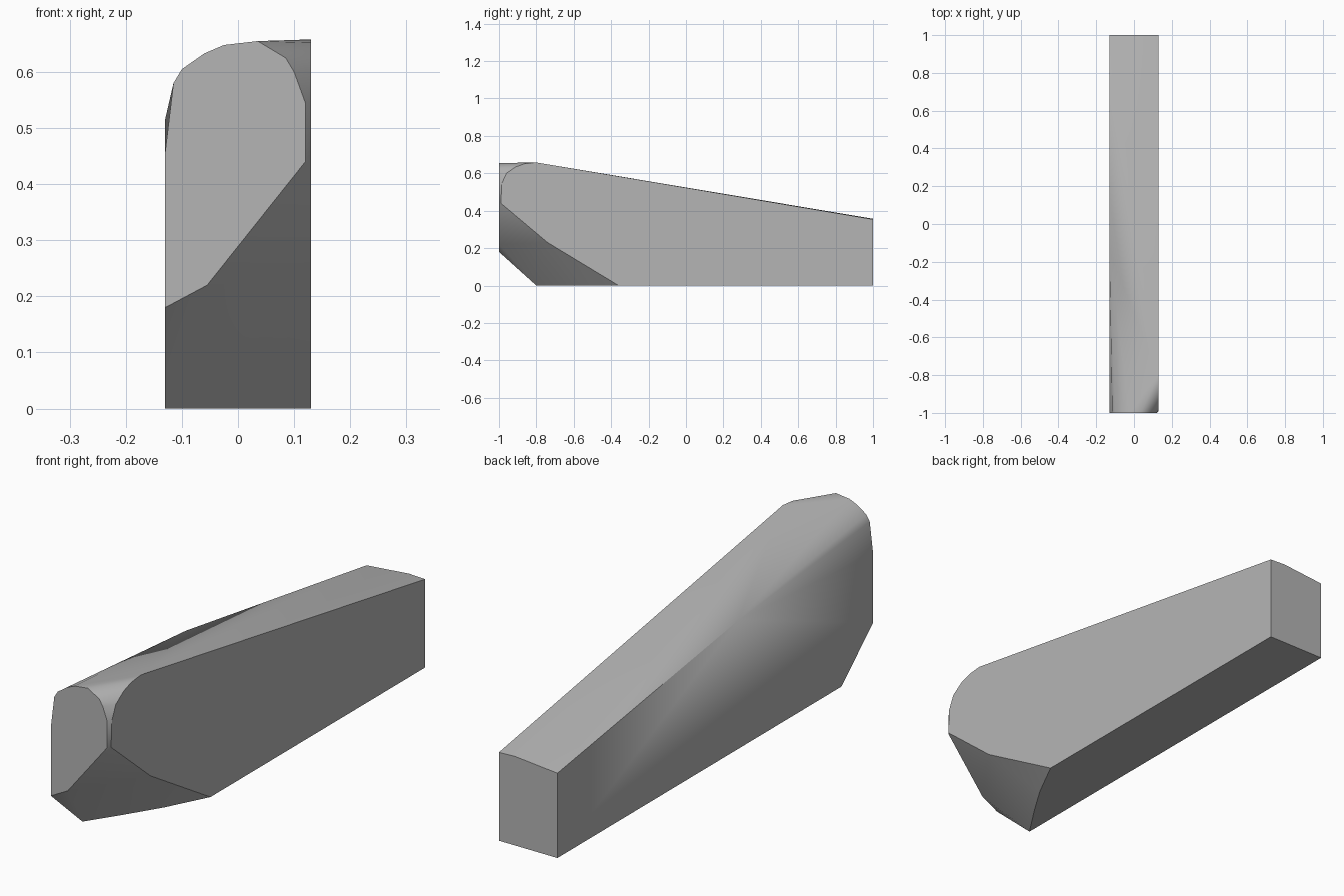
import bpy
import bmesh
import math

# Remove the default object
default_cube = bpy.data.objects.get("Cube")
if default_cube:
    bpy.data.objects.remove(default_cube, do_unlink=True)


def make_material(name, colour):
    material = bpy.data.materials.new(name)
    material.use_nodes = True
    material.diffuse_color = colour
    material.node_tree.nodes["Principled BSDF"].inputs["Base Color"].default_value = colour
    return material


def hull_object(name, points, material):
    """Wrap a tight skin around the outlines and merge its flat areas."""
    mesh = bpy.data.meshes.new(name)
    bm = bmesh.new()
    for point in points:
        bm.verts.new(point)
    result = bmesh.ops.convex_hull(bm, input=bm.verts[:])
    unused = {v for v in result["geom_interior"] + result["geom_unused"]
              if isinstance(v, bmesh.types.BMVert)}
    bmesh.ops.delete(bm, geom=list(unused), context="VERTS")
    bmesh.ops.dissolve_limit(bm, angle_limit=math.radians(0.3),
                             verts=bm.verts[:], edges=bm.edges[:])
    bmesh.ops.recalc_face_normals(bm, faces=bm.faces[:])
    bm.to_mesh(mesh)
    bm.free()
    mesh.materials.append(material)
    obj = bpy.data.objects.new(name, mesh)
    bpy.context.collection.objects.link(obj)
    return obj


half_width = 0.13
front, back = -1, 1

# Left side outline (y, z): rounded nose, tapering top, cut lower corner
left_side = [(back, 0), (back, 0.354), (-0.8, 0.658), (-0.86, 0.652),
             (-0.91, 0.635), (-0.96, 0.6), (-0.985, 0.545),
             (-0.99, 0.44), (-0.74, 0.23), (-0.36, 0)]

# Right side outline (y, z)
right_side = [(back, 0), (back, 0.34), (-0.145, 0.515),
              (front, 0.455), (front, 0.18), (-0.8, 0)]

# Nose outline (x, z)
nose = [(-0.115, 0.58), (-0.1, 0.605), (-0.06, 0.633), (-0.025, 0.648),
        (0.035, 0.655), (0.085, 0.625), (0.1, 0.6), (0.12, 0.545),
        (0.12, 0.44), (-0.055, 0.22)]

# Curved edge of the underside cut (x, y), and the crown of the back end
underside = [(0.043, -0.53), (-0.044, -0.67)]
back_crown = (0.058, back, 0.357)

points = [(half_width, y, z) for y, z in left_side]
points += [(-half_width, y, z) for y, z in right_side]
points += [(x, front, z) for x, z in nose]
points += [(x, y, 0) for x, y in underside]
points.append(back_crown)

grey = make_material("plain grey", (0.46, 0.46, 0.46, 1))
body = hull_object("tapered_block", points, grey)

# Smooth the rounded corners and keep the main edges crisp
bpy.ops.object.select_all(action="DESELECT")
body.select_set(True)
bpy.context.view_layer.objects.active = body
bpy.ops.object.shade_smooth_by_angle(angle=math.radians(30))
